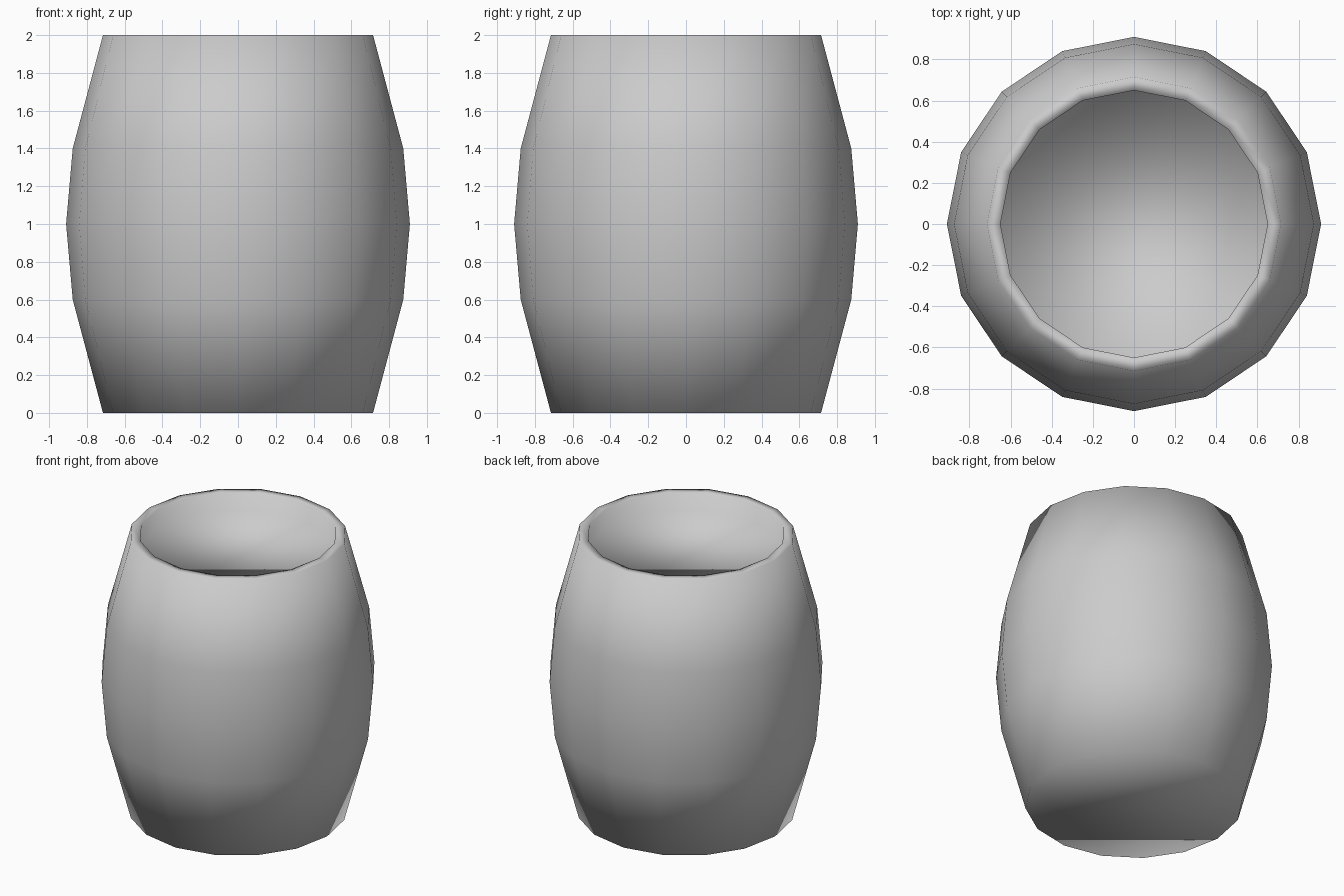
import bpy, bmesh, math

if "Cube" in bpy.data.objects:
    bpy.data.objects.remove(bpy.data.objects["Cube"])

SIDES = 16
# (radius, height): base, bulging wall, rim, recessed lid
PROFILE = [(0.715, 0.0), (0.875, 0.6), (0.91, 1.0), (0.875, 1.4),
           (0.715, 2.0), (0.65, 2.0), (0.65, 1.87)]


def lathe(name, profile, sides):
    bm = bmesh.new()
    rings = []
    for r, z in profile:
        rings.append([bm.verts.new((r * math.cos(2 * math.pi * i / sides),
                                    r * math.sin(2 * math.pi * i / sides), z))
                      for i in range(sides)])
    for a, b in zip(rings, rings[1:]):
        for i in range(sides):
            j = (i + 1) % sides
            bm.faces.new((a[i], a[j], b[j], b[i]))
    # closed base and recessed top
    bm.faces.new(rings[0][::-1])
    bm.faces.new(rings[-1])
    bmesh.ops.recalc_face_normals(bm, faces=bm.faces)
    for f in bm.faces:
        f.smooth = True
    mesh = bpy.data.meshes.new(name)
    bm.to_mesh(mesh)
    bm.free()
    obj = bpy.data.objects.new(name, mesh)
    bpy.context.collection.objects.link(obj)
    return obj


# Barrel body
lathe("barrel", PROFILE, SIDES)
